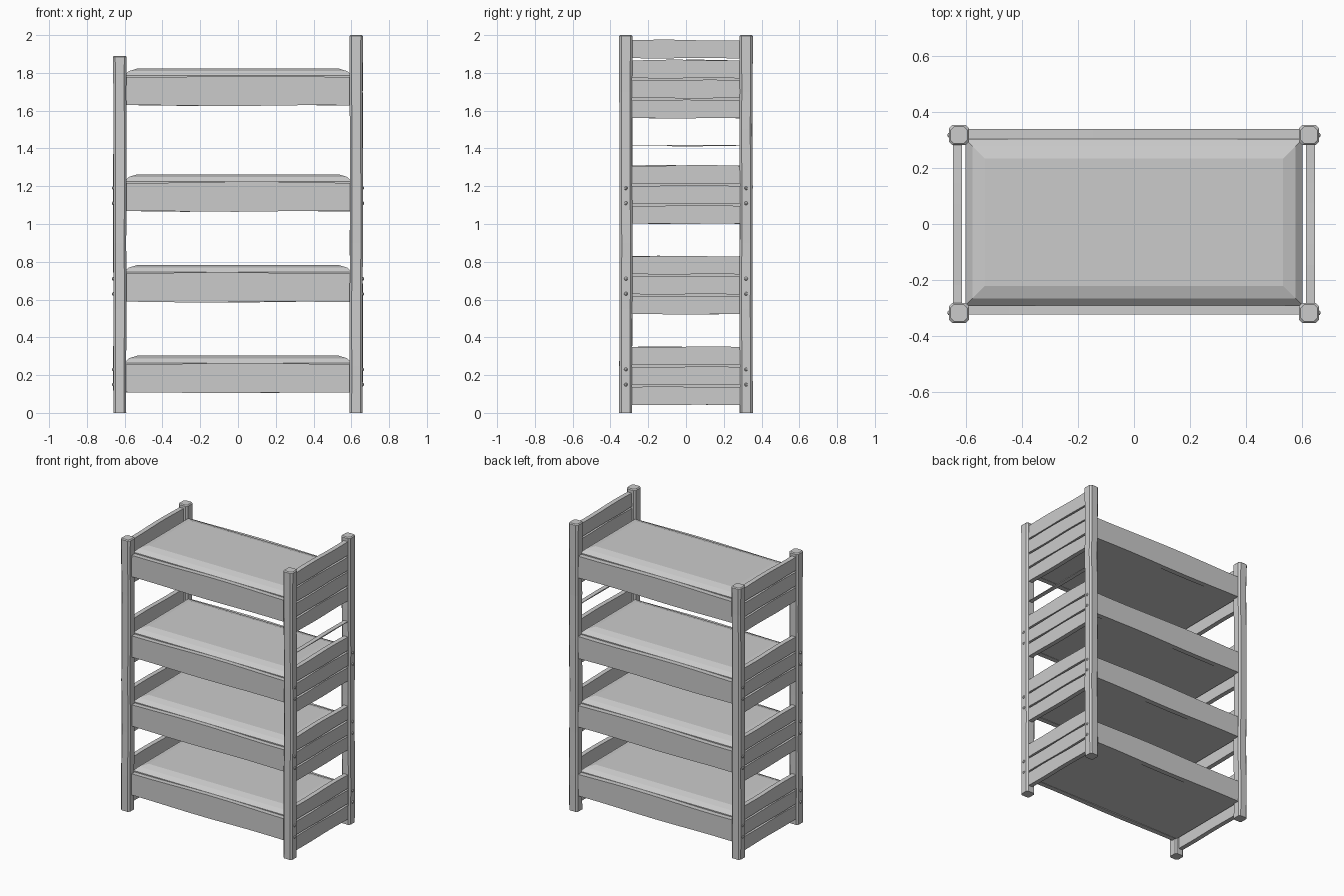
import bpy, bmesh, random
from math import pi, sin

random.seed(4)
if "Cube" in bpy.data.objects:
    bpy.data.objects.remove(bpy.data.objects["Cube"])

GREY = (0.6, 0.6, 0.6, 1)
mat = bpy.data.materials.new("plain grey")
mat.use_nodes = True
mat.diffuse_color = GREY
mat.node_tree.nodes["Principled BSDF"].inputs["Base Color"].default_value = GREY


def finish(name, bm):
    bmesh.ops.recalc_face_normals(bm, faces=bm.faces)
    mesh = bpy.data.meshes.new(name)
    bm.to_mesh(mesh)
    bm.free()
    mesh.materials.append(mat)
    obj = bpy.data.objects.new(name, mesh)
    bpy.context.collection.objects.link(obj)
    return obj


def loft(name, rings):
    """Skin a list of matching closed rings and cap both ends."""
    bm = bmesh.new()
    loops = [[bm.verts.new(p) for p in ring] for ring in rings]
    n = len(loops[0])
    for a, b in zip(loops, loops[1:]):
        for i in range(n):
            j = (i + 1) % n
            bm.faces.new((a[i], a[j], b[j], b[i]))
    bm.faces.new(loops[0])
    bm.faces.new(loops[-1])
    return finish(name, bm)


def octagon(cx, cy, z, r, cut):
    c = r - cut
    pts = [(r, -c), (r, c), (c, r), (-c, r), (-r, c), (-r, -c), (-c, -r), (c, -r)]
    return [(cx + x, cy + y, z) for x, y in pts]


def board(name, axis, half, across, thick, z0, z1, wobble):
    """Rough-sawn board along x or y with slightly uneven top and bottom."""
    rings = []
    steps = 8
    phase = random.uniform(0, pi)
    for i in range(steps + 1):
        t = -half + 2 * half * i / steps
        top = z1 - wobble * (0.5 + 0.5 * sin(phase + i * 0.8))
        low = z0 + wobble * 0.3 * sin(phase + i)
        a, b = across - thick / 2, across + thick / 2
        ring = [(a, low), (b, low), (b, top), (a, top)]
        rings.append([(t, s, z) if axis == "x" else (s, t, z) for s, z in ring])
    return loft(name, rings)


# Four corner posts, taller at the head end
PX, PY, R = 0.626, 0.318, 0.034
for sx, end, height in ((1, "head", 2.0), (-1, "foot", 1.89)):
    for sy, side in ((-1, "front"), (1, "back")):
        levels = [0, 0.25, 0.55, 0.9, 1.2, 1.5, 1.7]
        rings = []
        for z in levels:
            dx, dy = (random.uniform(-0.002, 0.002) for _ in range(2))
            rings.append(octagon(sx * PX + dx, sy * PY + dy, z, R, 0.011))
        rings.append(octagon(sx * PX, sy * PY, height - 0.006, R + 0.002, 0.012))
        rings.append(octagon(sx * PX, sy * PY, height, R - 0.004, 0.012))
        loft(f"{end}_{side}_post", rings)

# Rails and mattress for each bunk
for n, z in enumerate((0.107, 0.587, 1.067, 1.627), 1):
    board(f"front_rail_{n}", "x", 0.597, -0.307, 0.034, z, z + 0.158, 0.008)
    board(f"back_rail_{n}", "x", 0.597, 0.321, 0.036, z, z + 0.158, 0.008)
    rings = []
    for dz, inset in ((0.004, 0), (0.158, 0), (0.182, 0.025), (0.196, 0.07)):
        x, y0, y1 = 0.603 - inset, -0.291 + inset, 0.304 - inset
        rings.append([(-x, y0, z + dz), (x, y0, z + dz), (x, y1, z + dz), (-x, y1, z + dz)])
    loft(f"mattress_{n}", rings)

# Slatted end panels
PITCH = 0.106
for sx, end, top_count in ((1, "head", 4), (-1, "foot", 3)):
    for tier, (z, count) in enumerate(((0.042, 3), (0.522, 3), (1.002, 3), (1.56, top_count)), 1):
        for k in range(count):
            low = z + k * PITCH
            board(f"{end}_slat_{tier}_{k + 1}", "y", 0.292, sx * 0.632, 0.032,
                  low, low + 0.098, 0.005)

# Thin cross strip under the top head panel
board("head_cross_strip", "y", 0.292, 0.632, 0.03, 1.412, 1.419, 0.003)

# Bolt heads on the outer post faces
for sx, end in ((1, "head"), (-1, "foot")):
    for sy, side in ((-1, "front"), (1, "back")):
        for base in (0.15, 0.63, 1.11):
            for z in (base, base + 0.08):
                bm = bmesh.new()
                bmesh.ops.create_uvsphere(bm, u_segments=8, v_segments=6, radius=0.01)
                bmesh.ops.translate(bm, verts=bm.verts, vec=(sx * 0.658, sy * 0.318, z))
                finish(f"{end}_{side}_bolt", bm)
